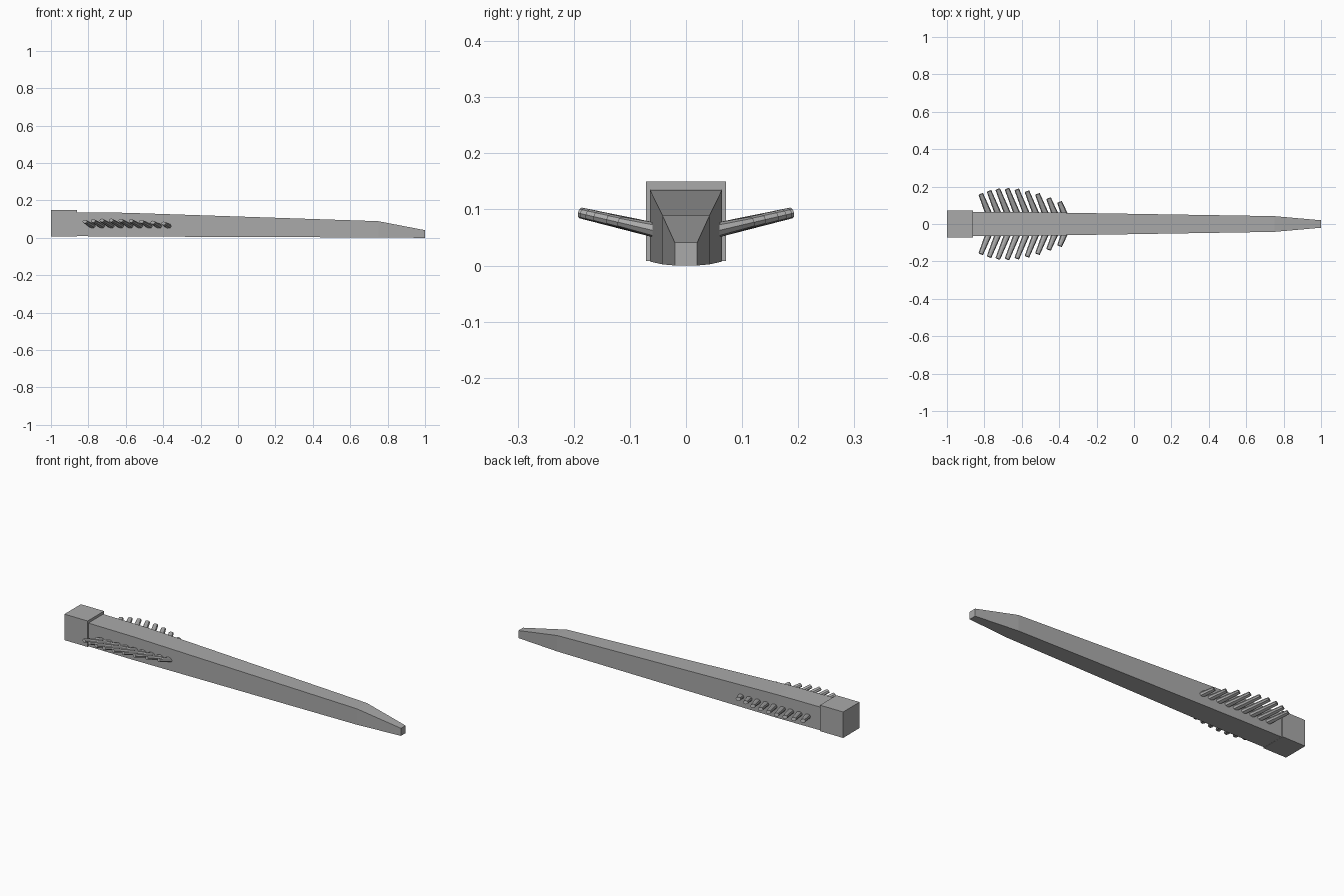
import bpy, bmesh
from mathutils import Vector

cube = bpy.data.objects.get("Cube")
if cube:
    bpy.data.objects.remove(cube, do_unlink=True)

grey = bpy.data.materials.new("stone_grey")
grey.use_nodes = True
colour = (0.4, 0.4, 0.4, 1)
grey.diffuse_color = colour
grey.node_tree.nodes["Principled BSDF"].inputs["Base Color"].default_value = colour


def finish(name, bm):
    bmesh.ops.recalc_face_normals(bm, faces=bm.faces)
    mesh = bpy.data.meshes.new(name)
    bm.to_mesh(mesh)
    bm.free()
    mesh.materials.append(grey)
    obj = bpy.data.objects.new(name, mesh)
    bpy.context.collection.objects.link(obj)
    return obj


def loft(name, sections):
    """Join rectangular sections (x, half width, bottom, top) along x."""
    bm = bmesh.new()
    rings = [[bm.verts.new((x, y, z)) for y, z in ((-w, lo), (w, lo), (w, hi), (-w, hi))]
             for x, w, lo, hi in sections]
    for a, b in zip(rings, rings[1:]):
        for i in range(4):
            j = (i + 1) % 4
            bm.faces.new((a[i], a[j], b[j], b[i]))
    bm.faces.new(rings[0])
    bm.faces.new(rings[-1])
    return finish(name, bm)


def rod(name, base, tip, r_base, r_tip):
    """Eight-sided tapered rod, slightly flattened."""
    bm = bmesh.new()
    axis = tip - base
    bmesh.ops.create_cone(bm, cap_ends=True, segments=8, radius1=r_base,
                          radius2=r_tip, depth=axis.length)
    bmesh.ops.scale(bm, vec=(1, 0.75, 1), verts=bm.verts)
    # Frame with the flat direction facing up
    z = axis.normalized()
    y = (Vector((0, 0, 1)) - z * z.z).normalized()
    x = y.cross(z)
    centre = (base + tip) / 2
    for v in bm.verts:
        v.co = centre + x * v.co.x + y * v.co.y + z * v.co.z
    return finish(name, bm)


# Square cap at the thick end
loft("end_cap", [(-1.0, 0.071, 0.008, 0.15), (-0.86, 0.071, 0.008, 0.15)])

# Long tapered beam with a pointed nose
loft("tapered_beam", [(-0.87, 0.064, 0.009, 0.136), (-0.6, 0.064, 0.007, 0.134),
                      (0.75, 0.042, 0.002, 0.089), (1.0, 0.02, 0.0, 0.041)])

# Swept rows of rods on both sides
reach = [0.16, 0.176, 0.186, 0.188, 0.184, 0.174, 0.16, 0.137, 0.117]
for side, label in ((-1, "right"), (1, "left")):
    for i, end in enumerate(reach):
        base_x = -0.775 + 0.0505 * i
        start = 0.05
        length = end - start
        base = Vector((base_x, side * start, 0.062))
        tip = Vector((base_x - 0.4 * length, side * end, 0.062 + 0.23 * length))
        rod(f"{label}_rod_{i + 1}", base, tip, 0.018, 0.013)
